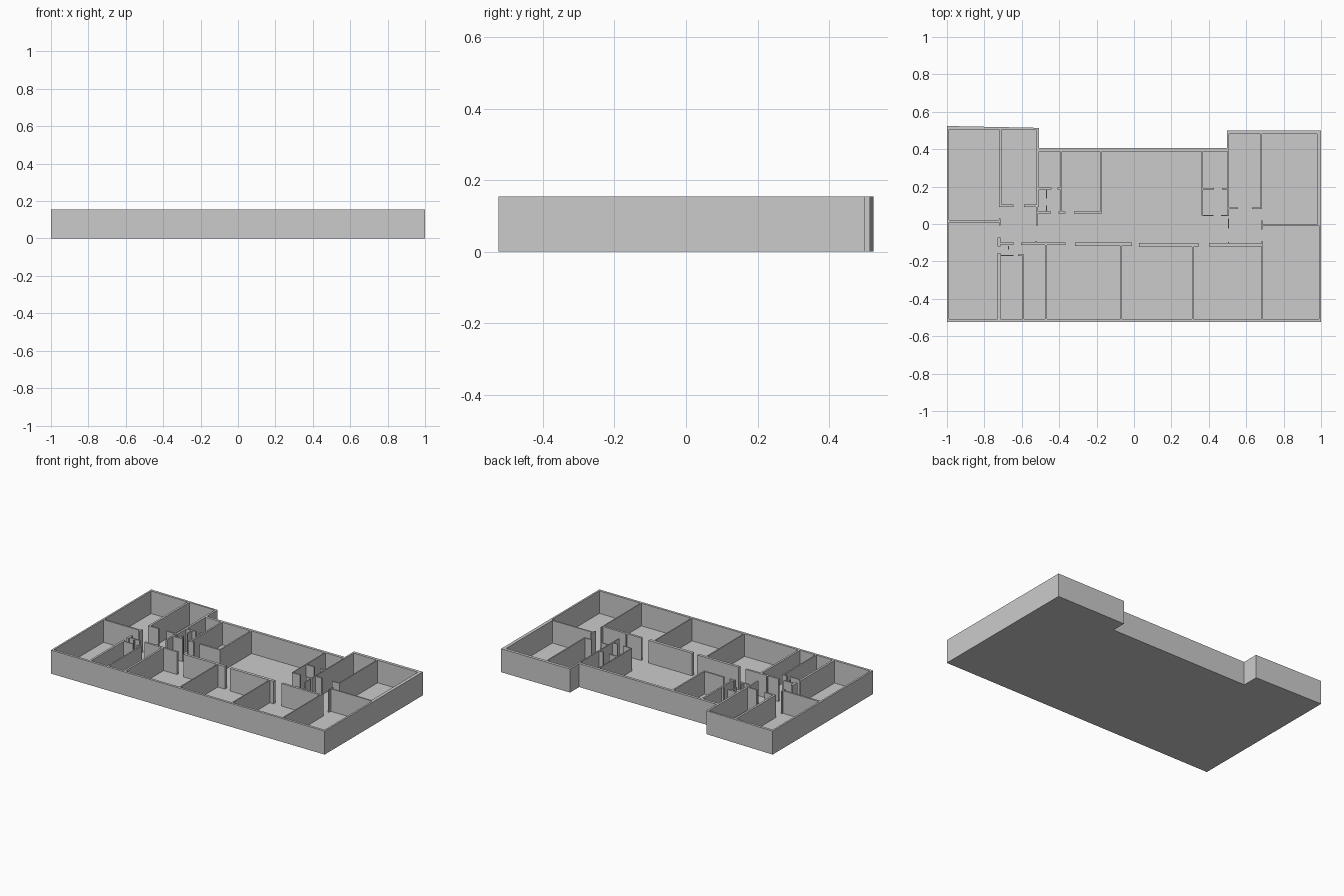
import bpy
import bmesh

HEIGHT = 0.155
FLOOR = 0.006


def make_object(name, bm):
    bmesh.ops.recalc_face_normals(bm, faces=bm.faces[:])
    mesh = bpy.data.meshes.new(name)
    bm.to_mesh(mesh)
    bm.free()
    obj = bpy.data.objects.new(name, mesh)
    bpy.context.collection.objects.link(obj)
    return obj


def slab(name, outline, z0, z1):
    bm = bmesh.new()
    low = [bm.verts.new((x, y, z0)) for x, y in outline]
    high = [bm.verts.new((x, y, z1)) for x, y in outline]
    bm.faces.new(low[::-1])
    bm.faces.new(high)
    for i in range(len(low)):
        j = (i + 1) % len(low)
        bm.faces.new((low[i], low[j], high[j], high[i]))
    return make_object(name, bm)


def ring(name, outer, inner, z0, z1):
    bm = bmesh.new()
    loops = [[bm.verts.new((x, y, z)) for x, y in pts]
             for pts, z in ((outer, z0), (outer, z1), (inner, z1), (inner, z0))]
    for k in range(4):
        a, b = loops[k], loops[(k + 1) % 4]
        for i in range(len(a)):
            j = (i + 1) % len(a)
            bm.faces.new((a[i], a[j], b[j], b[i]))
    return make_object(name, bm)


def walls(name, rects):
    """Full-height wall pieces, each given as x0, x1, y0, y1."""
    bm = bmesh.new()
    for x0, x1, y0, y1 in rects:
        cube = bmesh.ops.create_cube(bm, size=1)["verts"]
        for v in cube:
            v.co.x = x0 if v.co.x < 0 else x1
            v.co.y = y0 if v.co.y < 0 else y1
            v.co.z = FLOOR if v.co.z < 0 else HEIGHT
    return make_object(name, bm)


# Building outline: two rear wings with a recessed middle
outer = [(-1, -.524), (1, -.524), (1, -.012), (1, -.003), (1, .5), (.497, .5),
         (.497, .405), (-.508, .405), (-.508, .514), (-1, .524)]
inner = [(-.988, -.508), (.988, -.508), (.988, -.012), (.978, -.003), (.978, .48),
         (.509, .48), (.509, .387), (-.521, .387), (-.521, .503), (-.988, .506)]
slab("floor", outer, 0, FLOOR)
ring("outer_wall", outer, inner, FLOOR, HEIGHT)

# Rear left wing partitions
walls("rear_left_walls", [
    (-.722, -.708, .092, .506),
    (-.708, -.645, .092, .103), (-.588, -.522, .092, .103),
    (-.522, -.508, .092, .39), (-.523, -.513, -.007, .092),
    (-.99, -.715, .009, .021), (-.722, -.715, -.007, .03)])

# Small bathroom and closet behind the hall
walls("rear_bath_walls", [
    (-.508, -.44, .185, .196), (-.41, -.395, .185, .196),
    (-.47, -.464, .137, .185), (-.47, -.464, .068, .1),
    (-.513, -.445, .056, .068), (-.403, -.366, .056, .068),
    (-.32, -.171, .056, .068),
    (-.395, -.384, .068, .39), (-.181, -.171, .068, .39)])

# Rear right wing partitions
walls("rear_right_walls", [
    (.362, .368, .045, .39),
    (.368, .427, .184, .193), (.47, .501, .184, .193),
    (.368, .424, .043, .049), (.466, .501, .043, .049),
    (.501, .509, .043, .39), (.503, .509, -.025, .03),
    (.509, .555, .08, .088), (.63, .676, .08, .088),
    (.676, .684, .08, .483),
    (.684, .99, -.012, -.003), (.68, .686, -.03, .018)])

# Corridor wall broken up by doorways
walls("corridor_walls", [
    (-.715, -.642, -.11, -.1), (-.605, -.365, -.113, -.1),
    (-.315, -.012, -.118, -.1), (.027, .345, -.122, -.102),
    (.4, .684, -.12, -.105),
    (-.528, -.52, -.1, -.09), (.503, .509, -.105, -.095)])

# Front room dividers
walls("front_walls", [
    (-.729, -.715, -.512, -.155), (-.729, -.715, -.12, -.072),
    (-.597, -.588, -.512, -.163),
    (-.477, -.464, -.512, -.113), (-.072, -.065, -.512, -.118),
    (.311, .318, -.512, -.122), (.681, .688, -.512, -.09),
    (-.674, -.668, -.135, -.118),
    (-.715, -.645, -.172, -.165), (-.62, -.597, -.172, -.163)])
